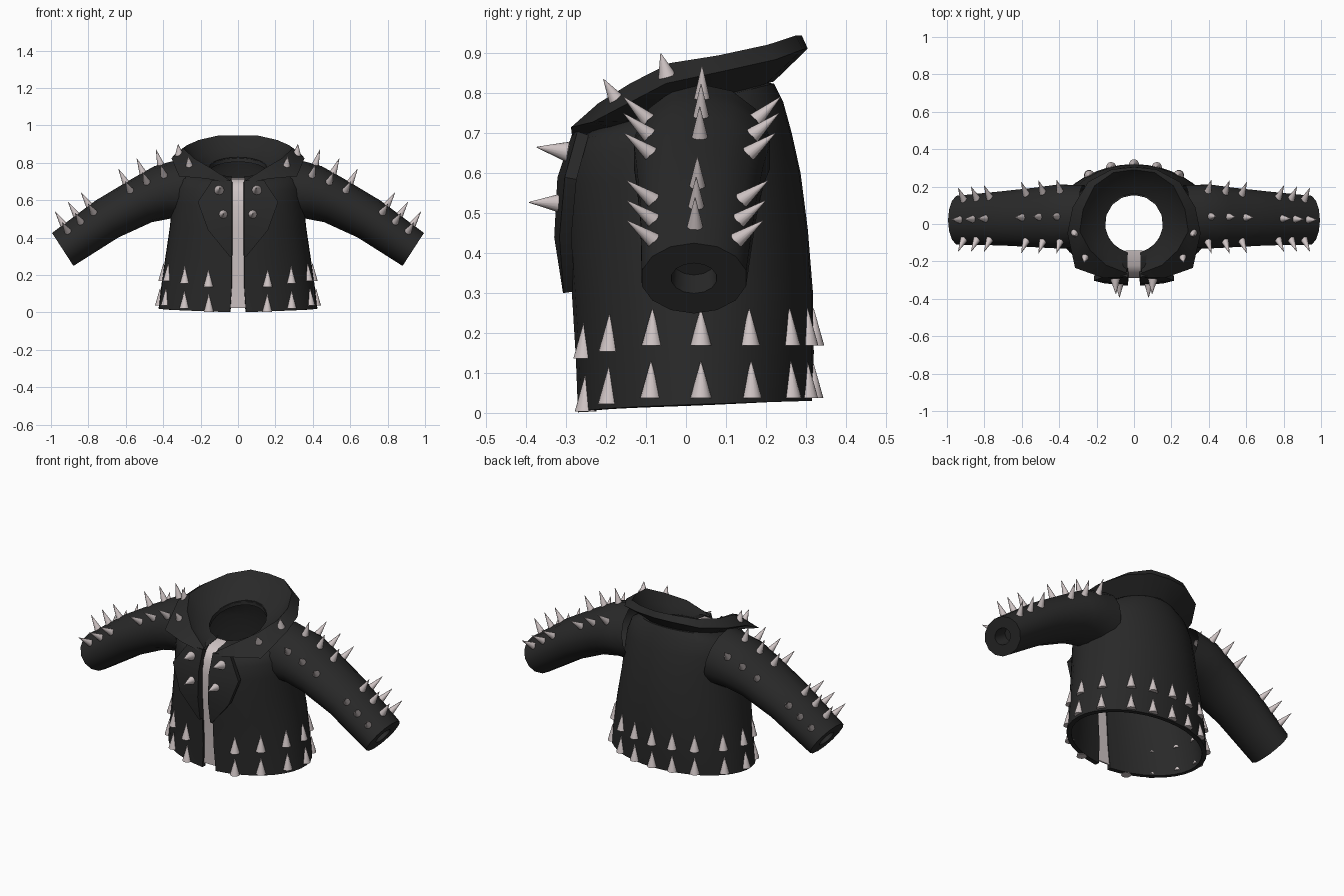
import bpy, bmesh, math
from mathutils import Vector
from mathutils.bvhtree import BVHTree

if "Cube" in bpy.data.objects:
    bpy.data.objects.remove(bpy.data.objects["Cube"])


def material(name, rgb):
    m = bpy.data.materials.new(name)
    m.diffuse_color = (*rgb, 1)
    m.use_nodes = True
    m.node_tree.nodes["Principled BSDF"].inputs["Base Color"].default_value = m.diffuse_color
    return m


LEATHER = material("black leather", (0.022, 0.022, 0.022))
METAL = material("pale metal", (0.62, 0.55, 0.55))


def grid(rows, closed=False):
    """Skin a list of equally long point rows."""
    bm = bmesh.new()
    vs = [[bm.verts.new(p) for p in row] for row in rows]
    n = len(rows[0])
    for a, b in zip(vs, vs[1:]):
        for c in range(n if closed else n - 1):
            d = (c + 1) % n
            bm.faces.new((a[c], a[d], b[d], b[c]))
    return bm


def make(name, bm, mat, mirror=False, thick=0, recalc=True, angle=40):
    if recalc:
        bmesh.ops.recalc_face_normals(bm, faces=bm.faces)
    me = bpy.data.meshes.new(name)
    bm.to_mesh(me)
    bm.free()
    ob = bpy.data.objects.new(name, me)
    bpy.context.collection.objects.link(ob)
    me.materials.append(mat)
    bpy.ops.object.select_all(action='DESELECT')
    ob.select_set(True)
    bpy.context.view_layer.objects.active = ob
    if thick:
        m = ob.modifiers.new("thickness", 'SOLIDIFY')
        m.thickness, m.offset = thick, -1
        bpy.ops.object.modifier_apply(modifier=m.name)
    if mirror:
        m = ob.modifiers.new("mirror", 'MIRROR')
        bpy.ops.object.modifier_apply(modifier=m.name)
    bpy.ops.object.shade_smooth_by_angle(angle=math.radians(angle))
    return ob


def spikes(name, items):
    """Cones from (base, direction, radius, height), repeated on both sides."""
    bm = bmesh.new()
    for base, d, r, h in items:
        for s in ((1, -1) if base[0] > 0.005 else (1,)):
            p, q = Vector((s * base[0], *base[1:])), Vector((s * d[0], *d[1:])).normalized()
            mat = q.to_track_quat('Z', 'Y').to_matrix().to_4x4()
            mat.translation = p + q * (h / 2 - 0.01)
            bmesh.ops.create_cone(bm, cap_ends=True, segments=16, radius1=r,
                                  radius2=0.001, depth=h, matrix=mat)
    make(name, bm, METAL, recalc=False)


# Torso: open-fronted elliptical rings (z front, z back, half width, y front, y back)
LEVELS = [(0.0, 0.03, 0.425, -0.272, 0.315), (0.14, 0.15, 0.41, -0.277, 0.32),
          (0.30, 0.30, 0.388, -0.287, 0.318), (0.45, 0.46, 0.365, -0.298, 0.305),
          (0.57, 0.60, 0.352, -0.300, 0.287), (0.645, 0.70, 0.345, -0.290, 0.265),
          (0.685, 0.78, 0.32, -0.270, 0.243), (0.71, 0.825, 0.255, -0.235, 0.22),
          (0.72, 0.83, 0.155, -0.155, 0.155)]
rows, zip_line = [], []
for zf, zb, a, yf, yb in LEVELS:
    cy, b = (yf + yb) / 2, (yb - yf) / 2
    g = math.asin((0.043 if zf < 0.1 else 0.034) / a)
    row = []
    for i in range(37):
        t = -math.pi / 2 + g + (2 * math.pi - 2 * g) * i / 36
        y = cy + b * math.sin(t)
        k = (y - yf) / (yb - yf)
        row.append((a * math.cos(t), y, zf + (zb - zf) * (k ** 0.5 if zf == 0 else k)))
    rows.append(row)
    zip_line.append((yf + 0.012, max(zf, 0.025)))
bm = grid(rows)
torso_tree = BVHTree.FromBMesh(bm)
make("jacket_body", bm, LEATHER, thick=0.025, recalc=False)

# Zip strip following the front opening
make("zip_strip", grid([[(-0.045, y, z), (0.045, y, z)] for y, z in zip_line]),
     METAL, thick=0.008)

# Sleeves: tilted elliptical sections (x, z, radius, y radius, y centre, droop)
SECTIONS = [(0.27, 0.66, 0.165, 0.172, 0.04, 10), (0.40, 0.643, 0.147, 0.175, 0.04, 19),
            (0.52, 0.595, 0.127, 0.163, 0.035, 28), (0.70, 0.50, 0.116, 0.148, 0.03, 32),
            (0.937, 0.337, 0.105, 0.134, 0.02, 33)]


def section_point(sec, ang, scale=1.0, slide=0.0):
    x, z, r, ry, cy, dr = sec
    d = math.radians(dr)
    u = math.cos(ang) * r * scale
    return Vector((x + math.sin(d) * u + math.cos(d) * slide,
                   cy + math.sin(ang) * ry * scale,
                   z + math.cos(d) * u - math.sin(d) * slide))


def sleeve_at(x):
    for p, q in zip(SECTIONS, SECTIONS[1:]):
        if x <= q[0]:
            k = (x - p[0]) / (q[0] - p[0])
            return [m + (n - m) * k for m, n in zip(p, q)]


N = 14
ringset = [(sleeve_at(x), 1, 0) for x in (0.27, 0.335, 0.40, 0.46, 0.52, 0.61, 0.70, 0.82, 0.937)]
ringset += [(SECTIONS[-1], 0.43, 0), (SECTIONS[-1], 0.40, -0.08), (SECTIONS[-1], 0.01, -0.08)]
make("sleeves", grid([[section_point(s, 2 * math.pi * i / N, k, sl) for i in range(N)]
                      for s, k, sl in ringset], closed=True), LEATHER, mirror=True)

# Collar: inner stand, fold line, falling edge and underside, from back to front
FOLD = [(0, 0.29, 0.945), (0.11, 0.275, 0.945), (0.21, 0.205, 0.922), (0.272, 0.08, 0.895),
        (0.29, -0.04, 0.876), (0.235, -0.14, 0.825), (0.15, -0.22, 0.775), (0.04, -0.262, 0.705)]
EDGE = [(0, 0.305, 0.912), (0.12, 0.292, 0.91), (0.245, 0.225, 0.885), (0.328, 0.09, 0.855),
        (0.356, -0.05, 0.825), (0.315, -0.235, 0.728), (0.165, -0.288, 0.715), (0.042, -0.285, 0.69)]
stand, mid, under = [], [], []
for i, f in enumerate(FOLD):
    t = math.radians(i * 24)
    x, y = 0.155 * math.sin(t), 0.155 * math.cos(t)
    k = (y + 0.155) / 0.31
    stand.append((x, y, 0.725 + 0.1 * k))
    mid.append(((x + f[0]) * 0.53, (y + f[1]) * 0.53, (0.725 + 0.1 * k + f[2]) / 2 - 0.012))
    under.append((x * 1.42, y * 1.42, 0.70 + 0.13 * k))
make("collar", grid([stand, mid, FOLD, EDGE, under]), LEATHER, mirror=True, angle=32)

# Lapels: raised plates beside the opening (z, outer x, y)
LAPEL = [(0.705, 0.14, -0.283), (0.59, 0.215, -0.322), (0.44, 0.16, -0.33), (0.30, 0.045, -0.308)]
make("lapels", grid([[(0.033, y, z), (xo, y + 0.1 * (xo - 0.03), z)]
                     for z, xo, y in reversed(LAPEL)]),
     LEATHER, mirror=True, thick=0.03, recalc=False, angle=25)

# Hem spikes: two rows round the body
items = []
for z0 in (0.215, 0.083):
    for deg in (90, 66, 44, 20, 1, -17, -38, -61):
        d = Vector((math.cos(math.radians(deg)), math.sin(math.radians(deg)), 0))
        z = z0 + 0.07 * min(0, d.y + 0.4)
        hit, nrm, _, _ = torso_tree.ray_cast(Vector((0, 0.03, z)), d)
        if nrm.dot(d) < 0:
            nrm = -nrm
        if deg == 90:
            hit.x, nrm.x = 0, 0
        items.append((hit, (nrm.x, nrm.y, 0), 0.027, 0.092))
spikes("hem_spikes", items)

# Sleeve spikes: top, front and back rows in two groups of three
items = []
for x in (0.37, 0.455, 0.54, 0.735, 0.805, 0.875):
    sec = sleeve_at(x)
    for deg in (0, 52, -52):
        a = math.radians(deg)
        items.append((section_point(sec, a), section_point(sec, a * 0.8) - section_point(sec, 0, 0),
                      0.021, 0.092))
spikes("sleeve_spikes", items)

# Collar and lapel spikes
spikes("collar_spikes", [((0.26, -0.175, 0.785), (0.1, -0.5, 0.8), 0.023, 0.07),
                         ((0.315, -0.05, 0.852), (0.1, -0.25, 0.9), 0.023, 0.06)])
spikes("lapel_spikes", [((0.10, -0.305, 0.655), (-0.05, -1, 0.15), 0.026, 0.08),
                        ((0.078, -0.318, 0.525), (0, -1, 0.03), 0.026, 0.085)])
